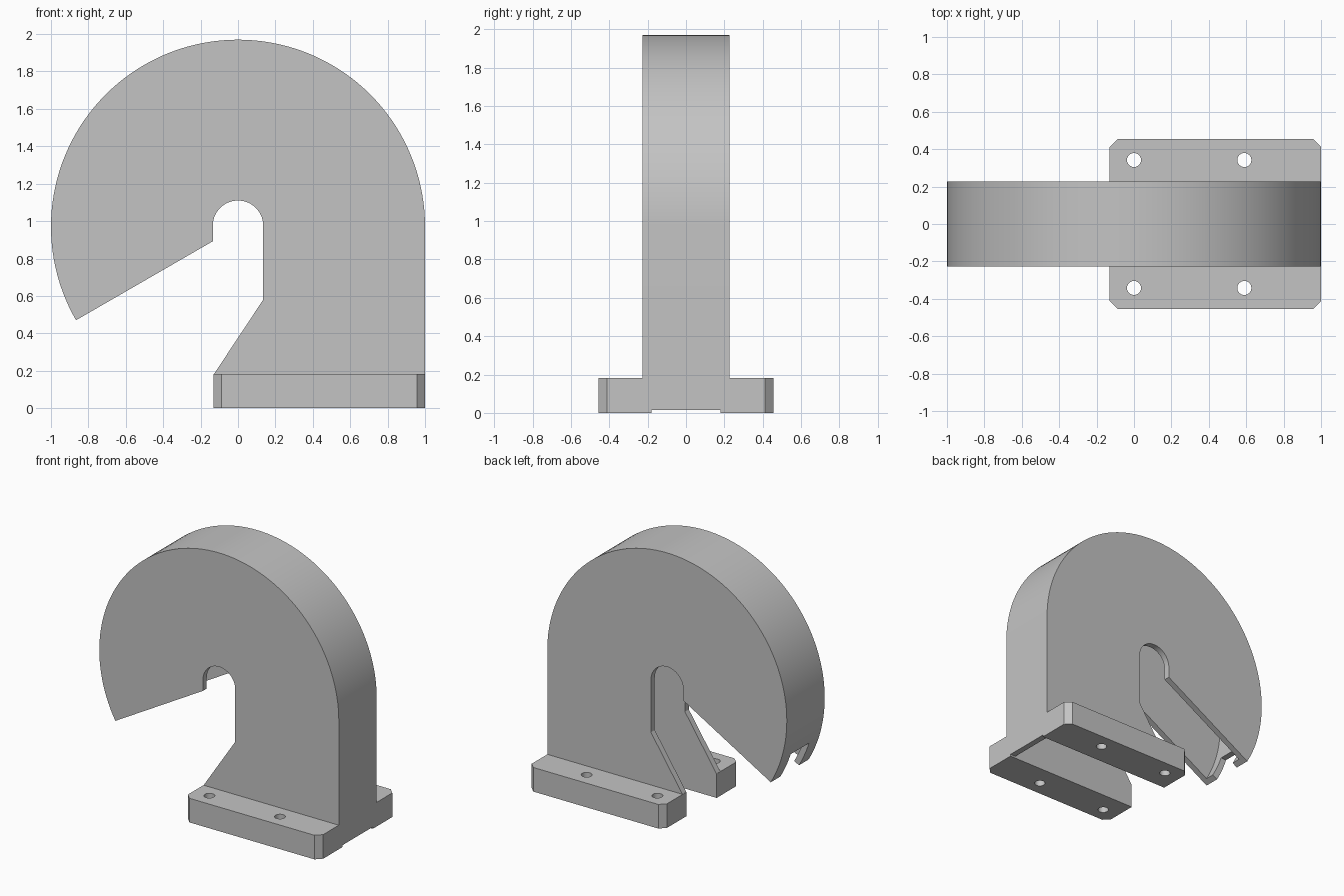
import bpy
import bmesh
from math import sin, cos, radians
from mathutils import Vector

cube = bpy.data.objects.get("Cube")
if cube:
    bpy.data.objects.remove(cube, do_unlink=True)

grey = bpy.data.materials.new("plain grey")
grey.use_nodes = True
colour = (0.55, 0.55, 0.55, 1)
grey.diffuse_color = colour
grey.node_tree.nodes["Principled BSDF"].inputs["Base Color"].default_value = colour

CENTRE_Z = 0.97     # axis of the round casing
HALF = 0.226        # half the casing width
INNER = 0.18        # half the cavity width
WALL = 0.045


def arc(radius, start, end, steps, cz=CENTRE_Z):
    angles = [radians(start + (end - start) * i / steps) for i in range(steps + 1)]
    return [(radius * cos(a), cz + radius * sin(a)) for a in angles]


def prism(name, points, low, high, axis):
    """Extrude a flat outline along y (outline in xz) or z (outline in xy)."""
    bm = bmesh.new()
    place = (lambda p: (p[0], low, p[1])) if axis == "y" else (lambda p: (p[0], p[1], low))
    face = bm.faces.new([bm.verts.new(place(p)) for p in points])
    shift = Vector((0, high - low, 0)) if axis == "y" else Vector((0, 0, high - low))
    new = bmesh.ops.extrude_face_region(bm, geom=[face])["geom"]
    bmesh.ops.translate(bm, vec=shift, verts=[v for v in new if isinstance(v, bmesh.types.BMVert)])
    bmesh.ops.recalc_face_normals(bm, faces=bm.faces)
    mesh = bpy.data.meshes.new(name)
    bm.to_mesh(mesh)
    bm.free()
    mesh.materials.append(grey)
    obj = bpy.data.objects.new(name, mesh)
    bpy.context.collection.objects.link(obj)
    return obj


def box(name, x0, x1, y, z0, z1):
    return prism(name, [(x0, z0), (x1, z0), (x1, z1), (x0, z1)], -y, y, "y")


def combine(target, tool, operation):
    mod = target.modifiers.new(operation, "BOOLEAN")
    mod.object, mod.operation, mod.solver = tool, operation, "EXACT"
    bpy.context.view_layer.objects.active = target
    bpy.ops.object.modifier_apply(modifier=mod.name)
    bpy.data.objects.remove(tool, do_unlink=True)


# Hooked casing with a keyhole throat
outline = [(1, 0)] + arc(1, 0, 210, 84)
outline += [(-0.135, 0.892)] + arc(0.135, 180, 0, 28, 0.975)
outline += [(0.135, 0.58), (-0.13, 0.18), (-0.13, 0)]
casing = prism("hooked_casing", outline, -HALF, HALF, "y")

# Mounting foot with clipped corners
c, w = 0.043, 0.455
foot = [(-0.13 + c, -w), (1 - c, -w), (1, c - w), (1, w - c),
        (1 - c, w), (-0.13 + c, w), (-0.13, w - c), (-0.13, c - w)]
combine(casing, prism("mounting_foot", foot, 0, 0.182, "z"), "UNION")

# Cavity between the side plates, open at the throat and underneath
cavity = [(1 - WALL, -0.1)] + arc(1 - WALL, 0, 220, 88) + [(-0.5, -0.1)]
combine(casing, prism("cavity_cutter", cavity, -INNER, INNER, "y"), "DIFFERENCE")

# Raised lower edge of the end wall, and the notch in the rim at the tip
combine(casing, box("edge_cutter", 0.9, 1.1, INNER, -0.1, 0.014), "DIFFERENCE")
combine(casing, box("notch_cutter", -1.1, -0.75, 0.11, 0.3, 0.66), "DIFFERENCE")

# Bolt holes
for x in (0, 0.59):
    for y in (-0.342, 0.342):
        ring = [(x + px, y + py) for px, py in arc(0.038, 0, 337.5, 15, 0)]
        combine(casing, prism("hole_cutter", ring, -0.1, 0.3, "z"), "DIFFERENCE")

bpy.ops.object.select_all(action="DESELECT")
casing.select_set(True)
bpy.context.view_layer.objects.active = casing
bpy.ops.object.shade_smooth_by_angle(angle=radians(30))
